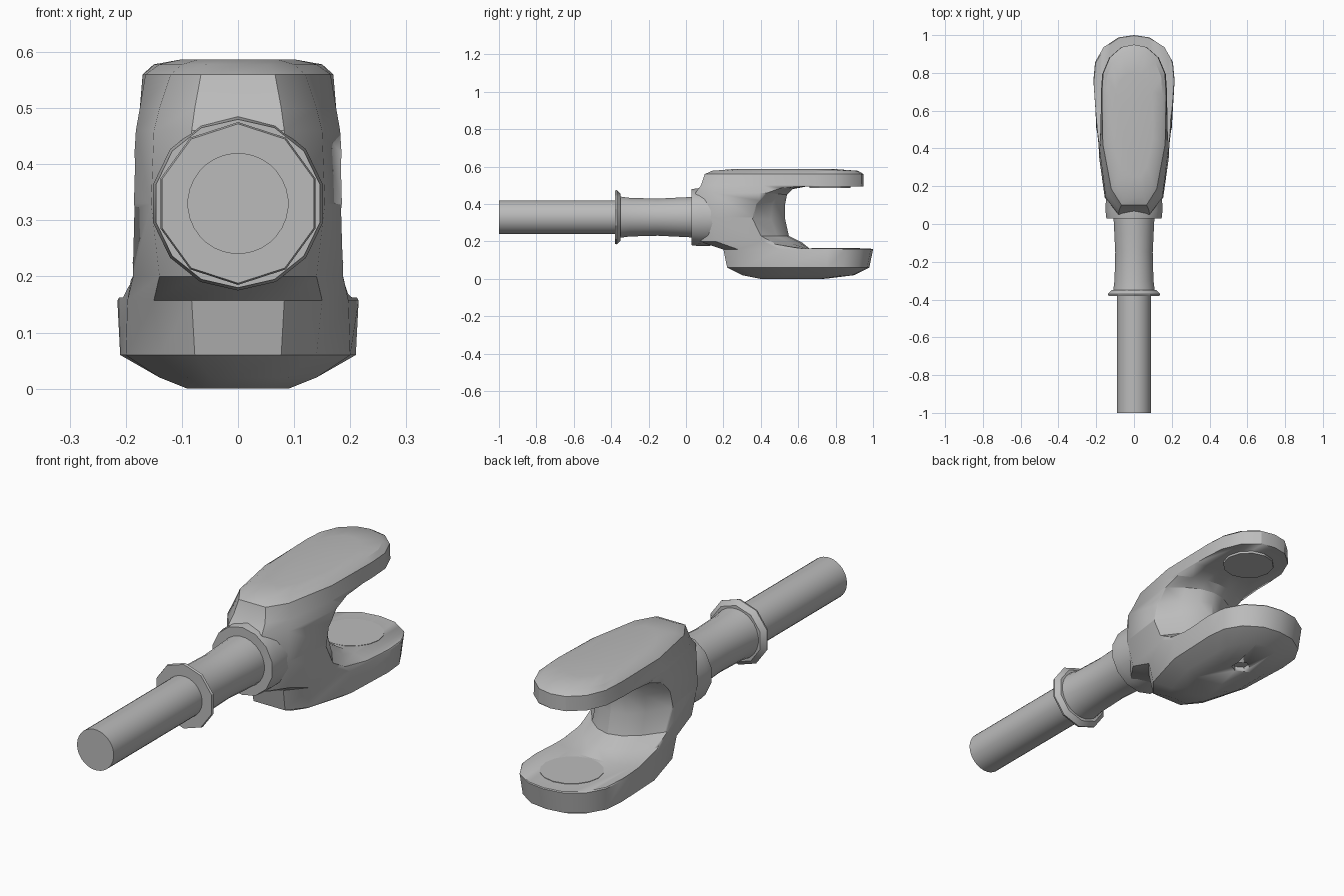
import bpy, bmesh, math
from mathutils import Matrix

cube = bpy.data.objects.get("Cube")
if cube:
    bpy.data.objects.remove(cube)

AXIS_Z = 0.33
steel = bpy.data.materials.new("grey_steel")
steel.use_nodes = True
GREY = (0.5, 0.5, 0.5, 1)
steel.diffuse_color = GREY
steel.node_tree.nodes["Principled BSDF"].inputs["Base Color"].default_value = GREY


def finish(name, bm, angle=30):
    bmesh.ops.recalc_face_normals(bm, faces=bm.faces)
    mesh = bpy.data.meshes.new(name)
    bm.to_mesh(mesh)
    bm.free()
    mesh.materials.append(steel)
    obj = bpy.data.objects.new(name, mesh)
    bpy.context.collection.objects.link(obj)
    bpy.ops.object.select_all(action="DESELECT")
    obj.select_set(True)
    bpy.context.view_layer.objects.active = obj
    bpy.ops.object.shade_smooth_by_angle(angle=math.radians(angle))
    return obj


def loft(name, rings, angle=30):
    """Skin closed rings of equal length and cap both ends."""
    bm = bmesh.new()
    loops = [[bm.verts.new(p) for p in ring] for ring in rings]
    n = len(loops[0])
    for a, b in zip(loops, loops[1:]):
        for i in range(n):
            j = (i + 1) % n
            bm.faces.new((a[i], a[j], b[j], b[i]))
    bm.faces.new(loops[0])
    bm.faces.new(loops[-1])
    return finish(name, bm, angle)


def turned(name, profile, sides):
    """Turn a (y, radius) profile around the rod axis."""
    rings = []
    for y, r in profile:
        angles = [2 * math.pi * (i + 0.5) / sides for i in range(sides)]
        rings.append([(r * math.cos(a), y, AXIS_Z + r * math.sin(a)) for a in angles])
    return loft(name, rings)


def disc(name, y, z, radius, depth, sides):
    bm = bmesh.new()
    bmesh.ops.create_cone(bm, cap_ends=True, segments=sides, radius1=radius,
                          radius2=radius, depth=depth,
                          matrix=Matrix.Translation((0, y, z)))
    return finish(name, bm)


def cut(obj, cutter):
    mod = obj.modifiers.new("cut", "BOOLEAN")
    mod.operation = "DIFFERENCE"
    mod.solver = "EXACT"
    mod.object = cutter
    bpy.context.view_layer.objects.active = obj
    bpy.ops.object.modifier_apply(modifier=mod.name)
    bpy.data.objects.remove(cutter)


def outline(z, y0, y1, front, middle, back):
    """Plan outline of the fork at one height, mirrored in x."""
    length = y1 - y0
    half = [(front * 0.55, y0), (front, y0 + 0.1 * length),
            (middle, y0 + 0.38 * length), (back, y0 + 0.7 * length),
            (back * 0.96, y0 + 0.82 * length), (back * 0.75, y0 + 0.92 * length),
            (back * 0.38, y0 + 0.985 * length)]
    right = [(0, y0, z)] + [(x, y, z) for x, y in half] + [(0, y1, z)]
    return right + [(-x, y, z) for x, y in reversed(half)]


# Fork body: height, front y, back y, half widths at front, middle, back
levels = [
    (0.0, 0.40, 0.74, 0.06, 0.09, 0.09),
    (0.02, 0.30, 0.90, 0.09, 0.14, 0.14),
    (0.06, 0.22, 0.98, 0.14, 0.20, 0.21),
    (0.157, 0.20, 1.0, 0.15, 0.197, 0.215),
    (0.20, 0.07, 0.97, 0.14, 0.187, 0.19),
    (0.33, 0.05, 0.95, 0.155, 0.19, 0.19),
    (0.46, 0.05, 0.95, 0.15, 0.182, 0.18),
    (0.50, 0.08, 0.95, 0.14, 0.175, 0.175),
    (0.56, 0.10, 0.95, 0.12, 0.165, 0.17),
    (0.578, 0.14, 0.92, 0.10, 0.14, 0.15),
    (0.587, 0.25, 0.80, 0.07, 0.10, 0.10),
]
fork = loft("fork_body", [outline(*level) for level in levels])

# Slot between the arms, shallower at the middle of the web
side = [(1.2, 0.16), (0.62, 0.163), (0.47, 0.185), (0.39, 0.23), (0.34, 0.32),
        (0.36, 0.40), (0.42, 0.46), (0.50, 0.487), (0.62, 0.495), (1.2, 0.495)]
centre = [(1.2, 0.16), (0.66, 0.163), (0.62, 0.195), (0.55, 0.23), (0.53, 0.32),
          (0.53, 0.40), (0.54, 0.45), (0.57, 0.48), (0.65, 0.495), (1.2, 0.495)]
rings = []
for step in range(-4, 5):
    x = step * 0.06
    t = min((x / 0.19) ** 2, 1.2)
    rings.append([(x, c[0] + (s[0] - c[0]) * t, c[1] + (s[1] - c[1]) * t)
                  for s, c in zip(side, centre)])
cut(fork, loft("slot_cutter", rings))

# Small blind hole under the lower arm
cut(fork, disc("hole_cutter", 0.72, 0.0, 0.04, 0.04, 6))

# Round bearing pads on the inner faces of the arms
disc("lower_pad", 0.80, 0.16, 0.13, 0.008, 16)
disc("upper_pad", 0.77, 0.493, 0.11, 0.016, 12)

# Collar, waisted sleeve, flange and rod along the axis
turned("neck_collar", [(0.03, 0.15), (0.07, 0.155), (0.20, 0.15)], 14)
turned("sleeve", [(-0.36, 0.112), (-0.30, 0.104), (-0.15, 0.10),
                  (-0.05, 0.105), (0.05, 0.11)], 24)
turned("flange", [(-0.38, 0.142), (-0.37, 0.145), (-0.35, 0.125)], 10)
turned("rod", [(-1.0, 0.09), (-0.36, 0.09)], 32)
